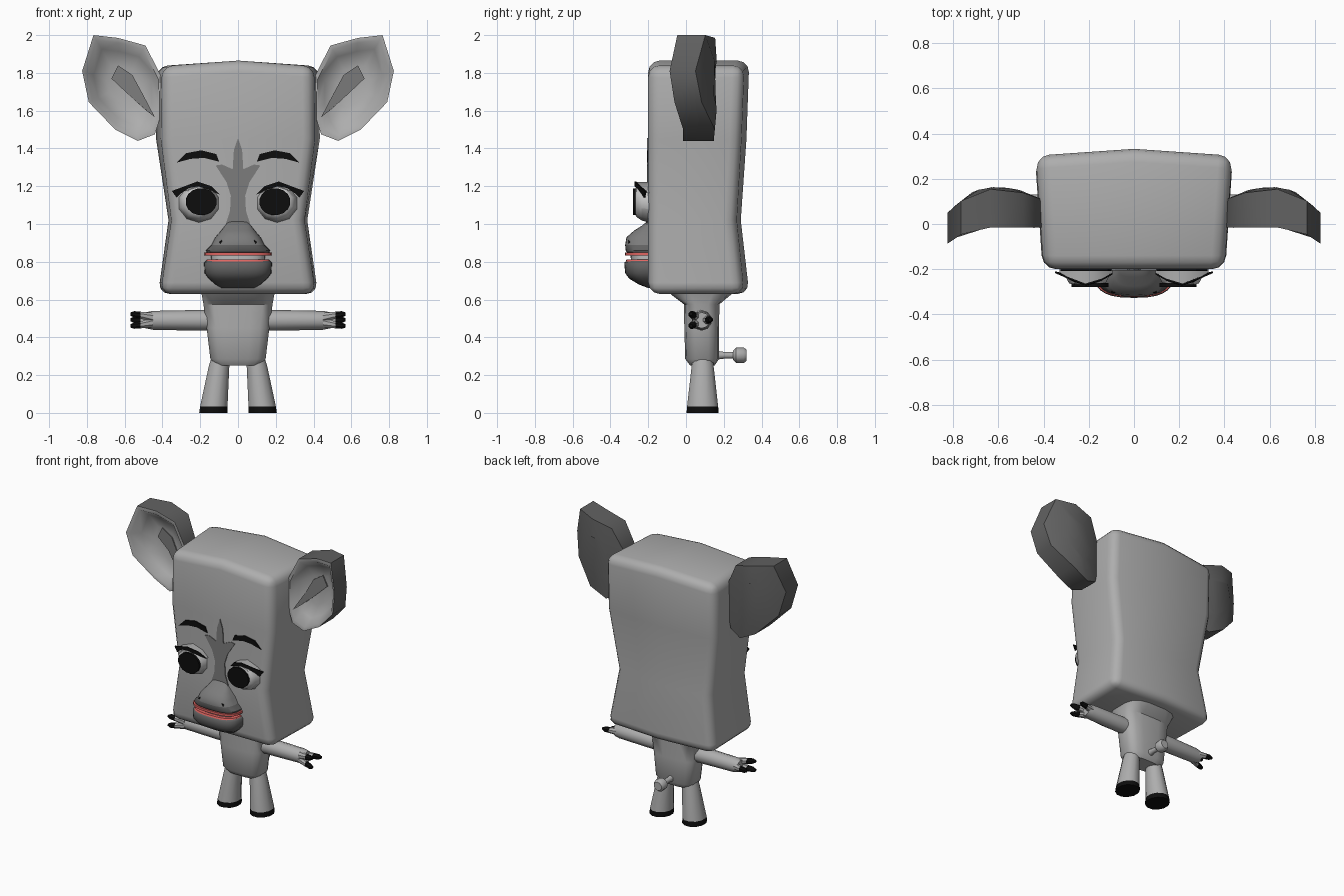
import bpy, bmesh, math
from mathutils import Vector

if "Cube" in bpy.data.objects:
    bpy.data.objects.remove(bpy.data.objects["Cube"])


def material(name, r, g, b):
    m = bpy.data.materials.new(name)
    m.diffuse_color = (r, g, b, 1)
    m.use_nodes = True
    m.node_tree.nodes["Principled BSDF"].inputs["Base Color"].default_value = m.diffuse_color
    return m


LIGHT = material("light grey fur", .42, .42, .42)
MID = material("mid grey marking", .2, .2, .2)
DARK = material("dark grey fur", .12, .12, .12)
BLACK = material("black", .004, .004, .004)
WHITE = material("eye white", .55, .55, .55)
RED = material("red lip", .75, .13, .12)


def finish(name, bm, mats, rule=None, angle=40):
    bmesh.ops.recalc_face_normals(bm, faces=bm.faces[:])
    if rule:
        for f in bm.faces:
            f.material_index = int(rule(f.calc_center_median()))
    me = bpy.data.meshes.new(name)
    bm.to_mesh(me)
    bm.free()
    for m in mats:
        me.materials.append(m)
    ob = bpy.data.objects.new(name, me)
    bpy.context.collection.objects.link(ob)
    bpy.ops.object.select_all(action='DESELECT')
    ob.select_set(True)
    bpy.context.view_layer.objects.active = ob
    bpy.ops.object.shade_smooth_by_angle(angle=math.radians(angle))
    return ob


def loft(name, rings, mats, rule=None, angle=40, ring_mats=None):
    """Skin a list of equal-length closed rings and cap both ends."""
    bm = bmesh.new()
    vs = [[bm.verts.new(p) for p in r] for r in rings]
    n = len(rings[0])
    caps = [bm.faces.new(vs[0]), bm.faces.new(vs[-1])]
    for i, (a, b) in enumerate(zip(vs, vs[1:])):
        for k in range(n):
            f = bm.faces.new((a[k], a[(k + 1) % n], b[(k + 1) % n], b[k]))
            if ring_mats:
                f.material_index = ring_mats[i]
    if ring_mats:
        caps[0].material_index, caps[1].material_index = ring_mats[0], ring_mats[-1]
    return finish(name, bm, mats, rule, angle)


def plate(name, pts, depth, mat, thick=.008):
    """Thin plate drawn in x/z; depth gives its y at each point."""
    front = [(x, depth(x, z), z) for x, z in pts]
    back = [(x, y + thick, z) for x, y, z in front]
    return loft(name, [front, back], [mat], angle=20)


def ring(axis, at, c1, c2, r1, r2=None, n=12, power=1.0):
    """Ellipse (power 1) to rounded rectangle (power < 1) across an axis."""
    r2 = r2 or r1
    out = []
    for k in range(n):
        t = 2 * math.pi * (k + .5) / n
        c, s = math.cos(t), math.sin(t)
        a = c1 + r1 * math.copysign(abs(c) ** power, c)
        b = c2 + r2 * math.copysign(abs(s) ** power, s)
        out.append({'x': (at, a, b), 'y': (a, at, b), 'z': (a, b, at)}[axis])
    return out


def snout_ring(z, w, d, n=14, back=-.17):
    """D-shaped section standing out of the face."""
    pts = [(w, back, z)]
    for k in range(n + 1):
        t = math.pi * k / n
        c = math.cos(t)
        pts.append((w * math.copysign(abs(c) ** .75, c), -.19 - d * math.sin(t) ** .6, z))
    return pts + [(-w, back, z)]


# Head: waisted block, wider at the back, rounded along its hard edges
bm = bmesh.new()
levels = [(.63, .63, .41, .425, .305, .335), (1.02, 1.02, .35, .37, .265, .29),
          (1.45, 1.45, .405, .437, .29, .32), (1.835, 1.865, .40, .435, .305, .335)]
vs = []
for z, zm, wf, wb, yb, ym in levels:
    vs.append([bm.verts.new(p) for p in (
        (-wf, -.2, z), (0, -.2, zm), (wf, -.2, z), (wb, yb, z), (0, ym, zm), (-wb, yb, z))])
for a, b in zip(vs, vs[1:]):
    for k in range(6):
        bm.faces.new((a[k], a[(k + 1) % 6], b[(k + 1) % 6], b[k]))
for r in (vs[0], vs[-1]):
    bm.faces.new((r[0], r[1], r[4], r[5]))
    bm.faces.new((r[1], r[2], r[3], r[4]))
bmesh.ops.recalc_face_normals(bm, faces=bm.faces[:])
hard = [e for e in bm.edges if e.calc_face_angle() > math.radians(40)]
bmesh.ops.bevel(bm, geom=hard, offset=.06, segments=3, profile=.5, affect='EDGES')
finish("head", bm, [LIGHT], angle=50)

# Body with flared neck
loft("body", [ring('z', z, 0, cy, rx, ry, 16, .6) for z, cy, rx, ry in (
    (.65, .08, .2, .18), (.63, .08, .195, .165), (.575, .083, .185, .095),
    (.45, .083, .168, .093), (.285, .085, .148, .09), (.25, .087, .115, .065))], [LIGHT])

# Tail and tuft
loft("tail", [ring('y', y, 0, .305, r, n=10) for y, r in ((.15, .025), (.2, .018), (.27, .018))], [LIGHT])
loft("tail_tuft", [ring('y', y, 0, .305, r, n=10) for y, r in (
    (.25, .025), (.265, .04), (.305, .042), (.32, .03))], [LIGHT])

# Snout, mouth and jaw
loft("upper_snout", [snout_ring(*a) for a in (
    (.845, .165, .12), (.86, .17, .13), (.89, .14, .132), (.93, .12, .125),
    (.965, .09, .085), (.99, .07, .045), (1.02, .05, .008))], [DARK, MID],
    rule=lambda c: c.z > .9, angle=60)
loft("lower_jaw", [snout_ring(*a) for a in (
    (.805, .17, .125), (.795, .18, .137), (.74, .178, .132), (.71, .155, .11),
    (.68, .12, .06), (.66, .085, .008))], [DARK], angle=60)
loft("upper_lip", [snout_ring(*a) for a in ((.832, .178, .133), (.848, .178, .133))], [RED])
loft("lower_lip", [snout_ring(*a) for a in ((.8, .172, .13), (.812, .165, .125))], [RED])
loft("teeth", [snout_ring(*a) for a in ((.8, .14, .1), (.84, .145, .105))], [WHITE])

# Forehead marking: half outline mirrored
half = [(0, 1.455), (.022, 1.39), (.028, 1.29), (.085, 1.315), (.118, 1.31), (.06, 1.22),
        (.038, 1.15), (.042, 1.07), (.065, 1.0), (.08, .95)]
plate("forehead_marking", half + [(-x, z) for x, z in half[:0:-1]], lambda x, z: -.206, MID)

# Ear outline and curvature
ear = [(.40, 1.77), (.49, 1.945), (.635, 1.985), (.765, 2.0), (.825, 1.81),
       (.79, 1.645), (.65, 1.50), (.53, 1.44), (.44, 1.475), (.40, 1.6)]


def ear_front(x):
    return -.015 - .06 * max(0, (x - .65) / .16) ** 2


def ear_back(x):
    return .155 - (.1 if x > .62 else .04) * ((x - .62) / .2) ** 2


def ear_ring(side, k, curve, shift):
    pts = [(.61 + (x - .61) * k, 1.73 + (z - 1.73) * k) for x, z in ear]
    return [(side * x, curve(x) + shift, z) for x, z in pts]


def on_dome(x):
    return -.272 + .055 * min(1, abs(abs(x) - .21) / .125) ** 1.5


for s, tag in ((-1, "left"), (1, "right")):
    def flip(pts):
        return [(s * x, z) for x, z in pts]

    # Ear shell with dark back and dished front
    shell = loft(tag + "_ear", [ear_ring(s, .5, ear_back, .008), ear_ring(s, 1, ear_back, 0),
                                ear_ring(s, 1, ear_front, 0), ear_ring(s, .9, ear_front, 0),
                                ear_ring(s, .72, ear_front, .05), ear_ring(s, .4, ear_front, .075)],
                 [DARK, LIGHT], ring_mats=[0, 0, 1, 1, 1], angle=50)
    bpy.context.view_layer.update()

    def in_ear(x, z):
        hit, loc, _, _ = shell.ray_cast(Vector((x, -1, z)), Vector((0, 1, 0)))
        return (loc.y if hit else 0) - .008

    plate(tag + "_inner_ear", flip([(.67, 1.77), (.635, 1.84), (.56, 1.79), (.50, 1.68),
                                    (.44, 1.565), (.51, 1.62), (.585, 1.69)]), in_ear, MID)

    # Eye dome, iris, lashes and brow
    loft(tag + "_eye", [ring('y', y, s * .207, z, rx, rz, 10) for y, z, rx, rz in (
        (-.19, 1.11, .112, .105), (-.235, 1.112, .1, .093), (-.262, 1.117, .085, .08),
        (-.272, 1.12, .06, .06))], [WHITE, LIGHT],
        rule=lambda c: c.z < 1.07 and c.y > -.24)
    loft(tag + "_iris", [ring('y', y, s * .195, 1.118, .083, .072, 16) for y in (-.28, -.262)], [BLACK])
    plate(tag + "_lashes", flip([(.095, 1.155), (.14, 1.2), (.215, 1.225), (.295, 1.195),
                                 (.35, 1.175), (.325, 1.14), (.305, 1.16), (.26, 1.19),
                                 (.21, 1.2), (.15, 1.18)]), lambda x, z: on_dome(x), BLACK)
    loft(tag + "_upper_lid", [[(s * x, y if y else on_dome(x) + .006, z) for x, z in (
        (.095, 1.155), (.14, 1.197), (.215, 1.222), (.295, 1.192), (.33, 1.165), (.26, 1.18), (.21, 1.19),
        (.15, 1.175))] for y in (0, -.19)], [LIGHT])
    plate(tag + "_brow", flip([(.10, 1.33), (.115, 1.37), (.195, 1.39), (.275, 1.375), (.325, 1.325),
                               (.25, 1.345), (.18, 1.35)]), lambda x, z: -.207, BLACK)

    # Nostril
    plate(tag + "_nostril", flip([(.1, .905), (.085, .915), (.078, .895), (.09, .885)]),
          lambda x, z: -.305, BLACK, .03)

    # Arm and three black-tipped fingers
    loft(tag + "_arm", [ring('x', s * x, .083, .49, r, n=10) for x, r in (
        (.12, .055), (.2, .055), (.45, .05), (.49, .042))], [LIGHT])
    for i, (y, z) in enumerate(((.03, .522), (.125, .493), (.03, .462))):
        loft(f"{tag}_finger_{i + 1}", [
            ring('x', s * x, .083 + (y - .083) * k, .49 + (z - .49) * k, r, n=8)
            for x, k, r in ((.45, .45, .027), (.515, .85, .02), (.55, 1, .018), (.57, 1.05, .009))],
            [LIGHT, BLACK], rule=lambda c: abs(c.x) > .52)

    # Leg and hoof
    loft(tag + "_leg", [ring('z', z, s * x, .088, rx, ry, 12) for z, x, rx, ry in (
        (0, .13, .078, .088), (.035, .128, .075, .085), (.25, .1, .056, .06), (.3, .09, .05, .055))],
        [LIGHT, BLACK], rule=lambda c: c.z < .03)
